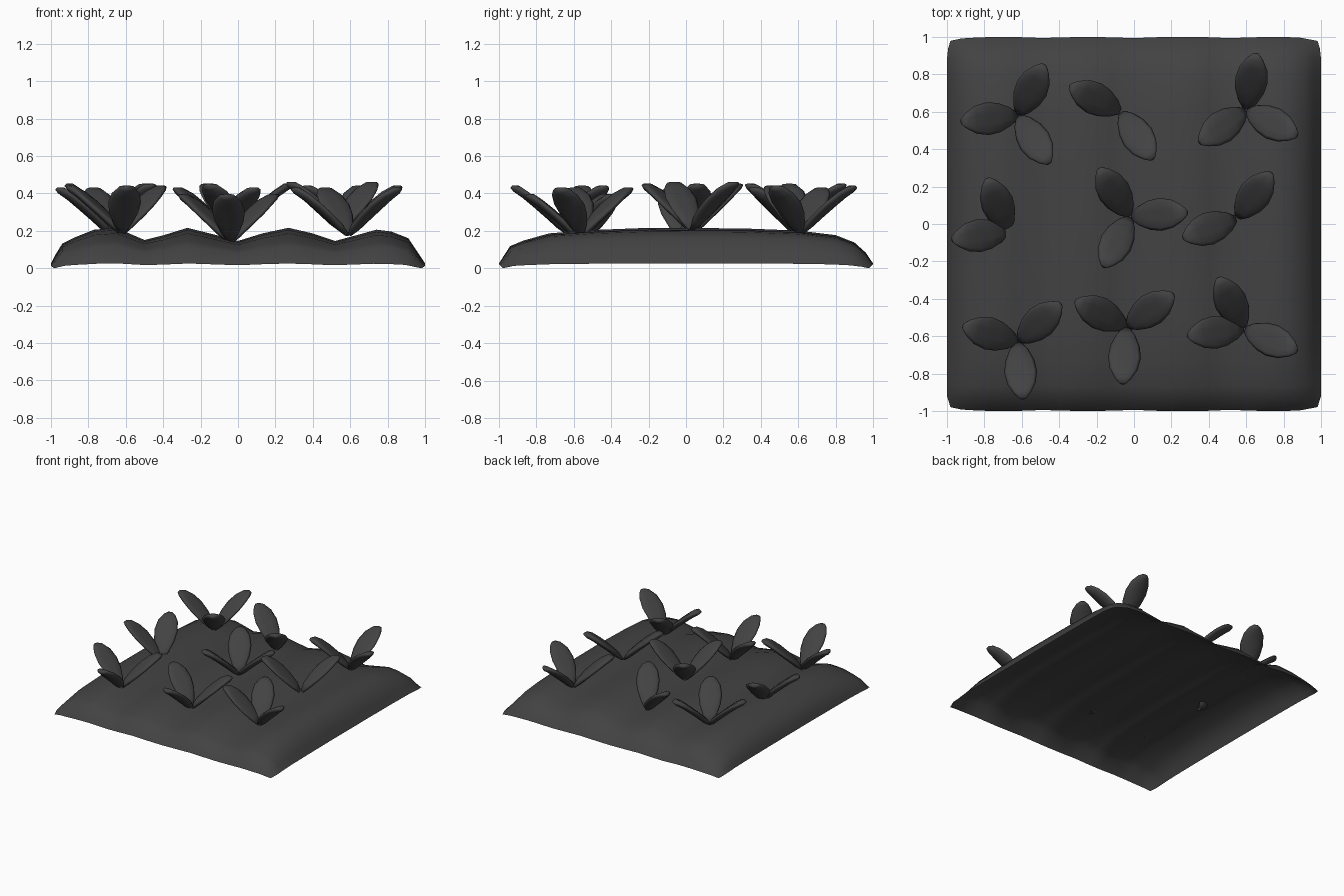
import bpy, bmesh, math
from mathutils import Vector

cube = bpy.data.objects.get("Cube")
if cube:
    bpy.data.objects.remove(cube, do_unlink=True)

# One dark grey for everything
grey = bpy.data.materials.new("dark_grey")
grey.use_nodes = True
colour = (0.055, 0.055, 0.055, 1)
grey.diffuse_color = colour
bsdf = grey.node_tree.nodes["Principled BSDF"]
bsdf.inputs["Base Color"].default_value = colour
bsdf.inputs["Roughness"].default_value = 0.9


def finish(bm, name):
    mesh = bpy.data.meshes.new(name)
    bm.to_mesh(mesh)
    bm.free()
    mesh.materials.append(grey)
    mesh.shade_smooth()
    obj = bpy.data.objects.new(name, mesh)
    bpy.context.collection.objects.link(obj)
    return obj


# Soil bed: an open sheet, the product of a furrowed and a domed profile
furrows = [(-1, .03), (-.98, .07), (-.94, .135), (-.87, .17), (-.77, .21), (-.65, .22),
           (-.5, .155), (-.4, .18), (-.27, .22), (-.13, .185), (0, .15), (.13, .19),
           (.27, .22), (.4, .19), (.52, .15), (.65, .185), (.74, .21), (.82, .2),
           (.91, .165), (.96, .09), (1, .03)]
dome = [(-1, .03), (-.94, .125), (-.87, .155), (-.73, .195), (-.5, .213), (-.2, .225),
        (.3, .222), (.6, .21), (.8, .185), (.9, .145), (.96, .09), (1, .03)]
PEAK = .225

bm = bmesh.new()
rows = []
for y, h in dome:
    row = []
    for x, g in furrows:
        # Pull the rim in slightly at the furrows and corners
        px = x * (.975 + .025 * min(1, h / .12))
        py = y * (.975 + .025 * min(1, g / .2))
        row.append(bm.verts.new((px, py, g * h / PEAK)))
    rows.append(row)
for a, b in zip(rows, rows[1:]):
    for i in range(len(a) - 1):
        bm.faces.new((a[i], a[i + 1], b[i + 1], b[i]))
low = min(v.co.z for v in bm.verts)
for v in bm.verts:
    v.co.z -= low
finish(bm, "soil_bed")

# Leaf: distance along, rise, half width
SECTIONS = [(.03, 0, .02), (.15, .17, .05), (.35, .4, .078), (.55, .62, .088),
            (.75, .83, .075), (.9, .96, .045), (.98, 1, .018)]
SIDES = 10
REACH, RISE, THICK = .31, .245, .022


def add_leaf(bm, base, degrees):
    angle = math.radians(degrees)
    out = Vector((math.cos(angle), math.sin(angle), 0))
    side = Vector((-out.y, out.x, 0))
    normal = Vector((0, 0, REACH)) - out * RISE
    normal.normalize()
    rings = []
    for along, rise, width in SECTIONS:
        centre = base + out * REACH * along + Vector((0, 0, RISE * rise))
        ring = []
        for k in range(SIDES):
            a = math.tau * k / SIDES
            s = math.cos(a)
            # Flat oval section, cupped upwards at its edges
            lift = math.sin(a) * THICK * min(1, width / .045) + .15 * width * s * s
            ring.append(bm.verts.new(centre + side * width * s + normal * lift))
        rings.append(ring)
    for a, b in zip(rings, rings[1:]):
        for k in range(SIDES):
            n = (k + 1) % SIDES
            bm.faces.new((a[k], a[n], b[n], b[k]))
    bm.faces.new(rings[0][::-1])
    bm.faces.new(rings[-1])


# Sprouts: base position and the headings of the leaves
sprouts = [((-.62, .58, .2), (63, 186, 303)),
           ((-.07, .6, .18), (153, 304)),
           ((.6, .61, .19), (80, 215, 333)),
           ((-.67, -.04, .18), (112, 188)),
           ((-.02, .04, .2), (123, 4, 242)),
           ((.55, .03, .21), (53, 200)),
           ((-.62, -.63, .19), (164, 42, 275)),
           ((-.04, -.55, .145), (153, 35, 266)),
           ((.59, -.56, .18), (117, 187, 337))]
for number, (base, headings) in enumerate(sprouts, 1):
    bm = bmesh.new()
    for heading in headings:
        add_leaf(bm, Vector(base), heading)
    bmesh.ops.recalc_face_normals(bm, faces=bm.faces)
    finish(bm, f"sprout_{number}")
